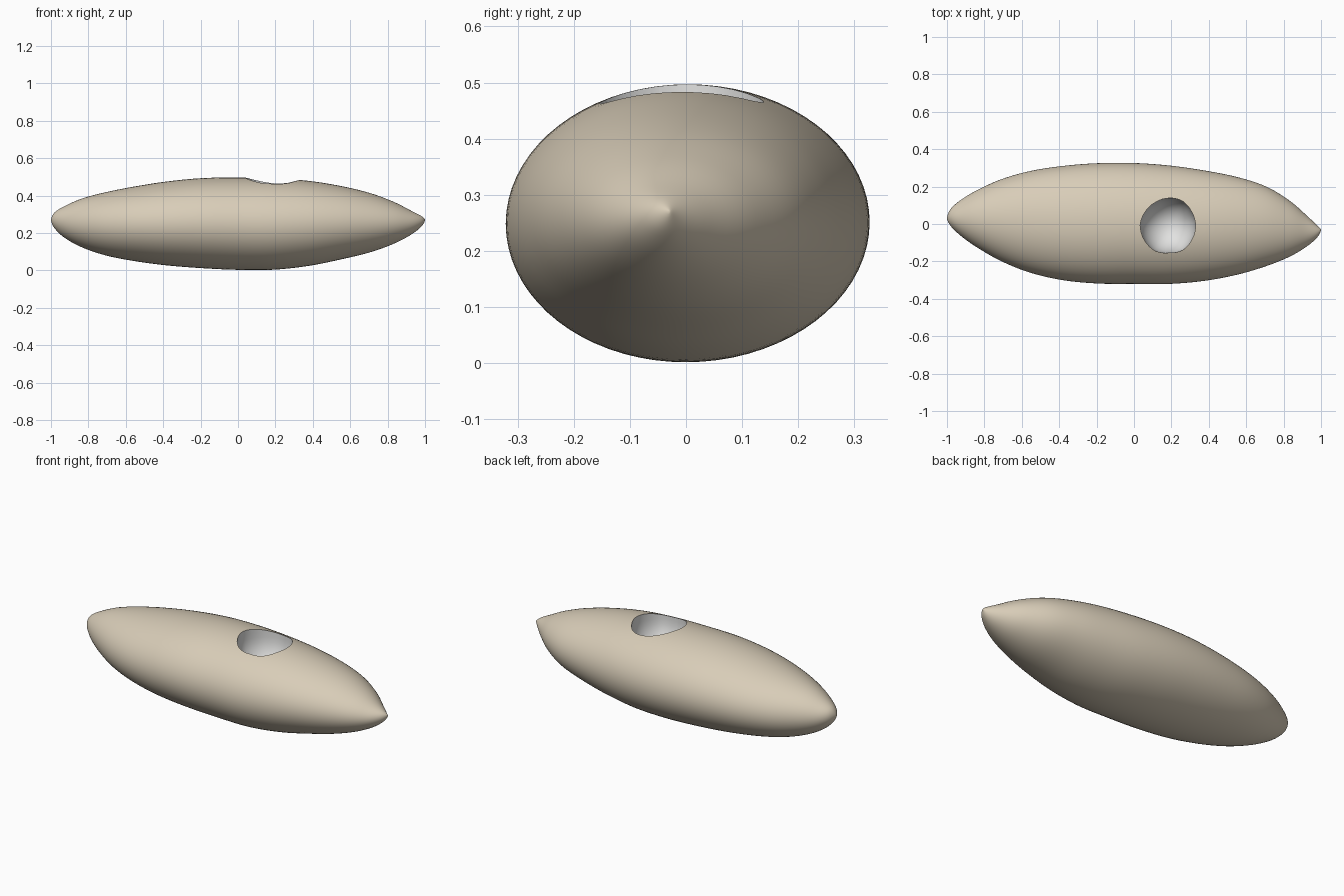
import bpy, bmesh, math, random

default = bpy.data.objects.get("Cube")
if default:
    bpy.data.objects.remove(default, do_unlink=True)


def material(name, colour):
    mat = bpy.data.materials.new(name)
    mat.use_nodes = True
    mat.diffuse_color = colour
    mat.node_tree.nodes["Principled BSDF"].inputs["Base Color"].default_value = colour
    return mat


def loft(name, rings, start, end, mat):
    """Skin closed rings between two pole points."""
    bm = bmesh.new()
    loops = [[bm.verts.new(p) for p in ring] for ring in rings]
    count = len(loops[0])
    first, last = bm.verts.new(start), bm.verts.new(end)
    for k in range(count):
        n = (k + 1) % count
        bm.faces.new((first, loops[0][n], loops[0][k]))
        bm.faces.new((last, loops[-1][k], loops[-1][n]))
        for a, b in zip(loops, loops[1:]):
            bm.faces.new((a[k], a[n], b[n], b[k]))
    bmesh.ops.recalc_face_normals(bm, faces=bm.faces)
    mesh = bpy.data.meshes.new(name)
    bm.to_mesh(mesh)
    bm.free()
    obj = bpy.data.objects.new(name, mesh)
    bpy.context.collection.objects.link(obj)
    mesh.materials.append(mat)
    return obj


def spline(values, t):
    """Catmull-Rom through evenly spaced values."""
    i = min(int(t), len(values) - 2)
    u = t - i
    a, b, c, d = (values[max(0, min(j, len(values) - 1))] for j in range(i - 1, i + 3))
    return b + u * (c - a + u * (2*a - 5*b + 4*c - d + u * (3*b - a - 3*c + d))) / 2


husk = material("beige husk", (0.69, 0.61, 0.48, 1))
flesh = material("pale inside", (0.76, 0.76, 0.75, 1))

# Outlines of the grain at cosine-spaced stations from one tip to the other
back = [.03, .08, .13, .185, .24, .283, .31, .325, .326, .312, .285, .25, .2, .125, .045, -.01, -.03]
front = [.03, -.01, -.065, -.13, -.2, -.26, -.3, -.318, -.32, -.32, -.303, -.27, -.225, -.175, -.12, -.07, -.03]
top = [.27, .31, .345, .385, .418, .448, .475, .493, .497, .492, .478, .45, .413, .367, .32, .29, .27]
base = [.27, .225, .172, .122, .08, .05, .027, .012, .003, .004, .025, .06, .097, .142, .19, .235, .27]

STATIONS, SIDES = 80, 72
rings = []
for s in range(1, STATIONS):
    t = s / STATIONS * (len(top) - 1)
    x = -math.cos(math.pi * s / STATIONS)
    y1, y0, z1, z0 = (spline(v, t) for v in (back, front, top, base))
    ring = []
    for k in range(SIDES):
        a = math.tau * k / SIDES
        ring.append((x, (y1 + y0) / 2 + (y1 - y0) / 2 * math.cos(a),
                     (z1 + z0) / 2 + (z1 - z0) / 2 * math.sin(a)))
    rings.append(ring)
grain = loft("grain_body", rings, (-1, back[0], top[0]), (1, back[-1], top[-1]), husk)

# Ragged bored hole: uneven outline at the mouth, smooth bowl at the bottom
random.seed(4)
POINTS = 48
rough = [random.uniform(-.07, .05) for _ in range(12)]
profile = [(1, .56), (1, .47), (1, .44)]
for k in range(1, 9):
    a = math.pi / 2 * k / 9
    profile.append((math.cos(a), .44 - .17 * math.sin(a)))
rings = []
for r, z in profile:
    ring = []
    for k in range(POINTS):
        a = math.tau * k / POINTS
        i, u = divmod(k / 4, 1)
        jag = rough[int(i)] * (1 - u) + rough[(int(i) + 1) % 12] * u
        rr = r * (1 + jag * r)
        ring.append((.187 + .148 * rr * math.cos(a), -.007 + .153 * rr * math.sin(a), z))
    rings.append(ring)
cutter = loft("hole_cutter", rings, (.187, -.007, .56), (.187, -.007, .27), flesh)
cutter.hide_render = True

# Cut the hole, keeping the pale colour on its walls
cut = grain.modifiers.new("bored_hole", "BOOLEAN")
cut.operation = "DIFFERENCE"
cut.solver = "EXACT"
cut.material_mode = "TRANSFER"
cut.object = cutter
bpy.context.view_layer.objects.active = grain
grain.select_set(True)
bpy.ops.object.modifier_apply(modifier=cut.name)
bpy.data.objects.remove(cutter, do_unlink=True)
bpy.ops.object.shade_smooth_by_angle(angle=math.radians(35))
